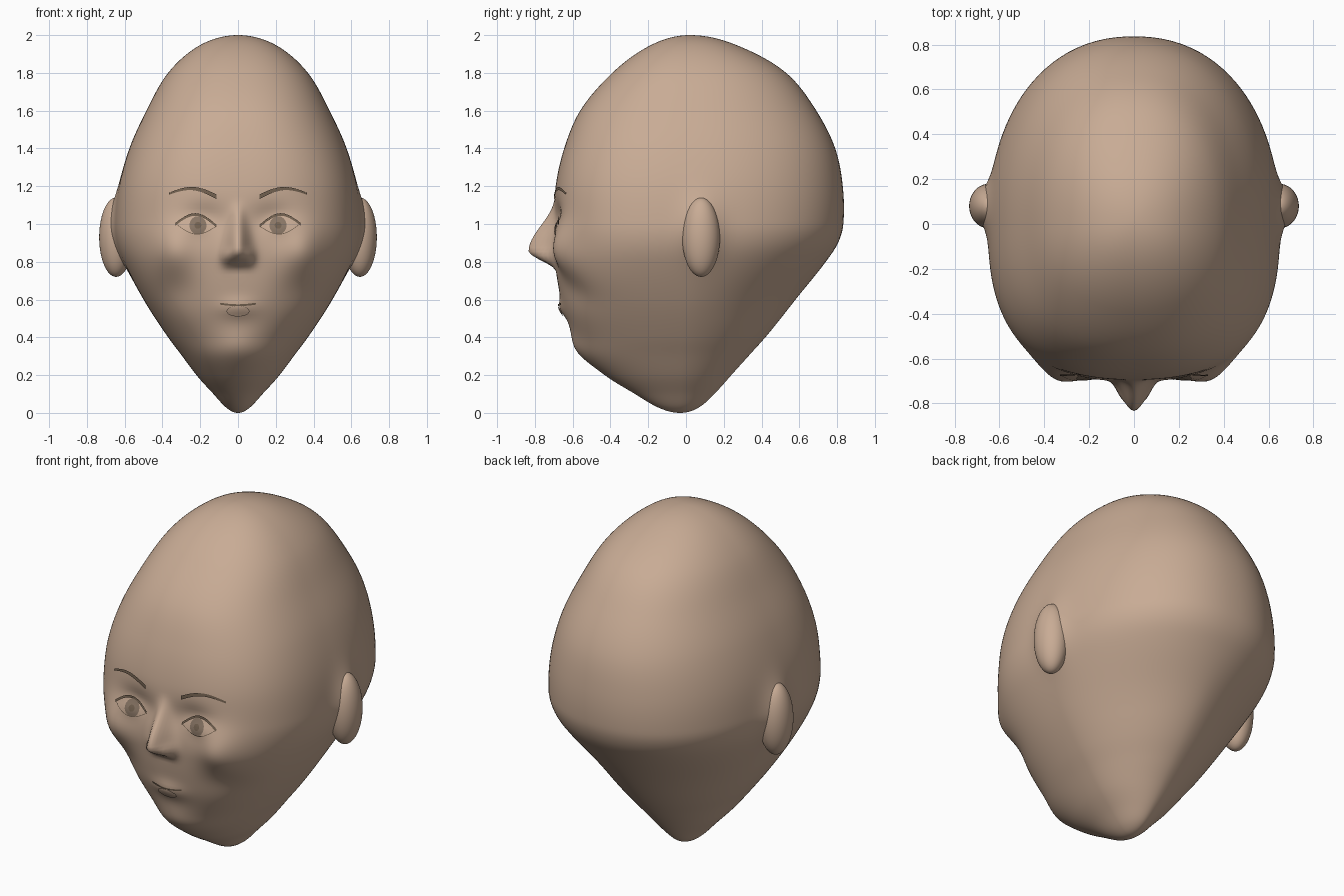
import bpy
import bmesh
from math import acos, cos, exp, pi, sin
from mathutils import Vector
from mathutils.bvhtree import BVHTree

cube = bpy.data.objects.get("Cube")
if cube:
    bpy.data.objects.remove(cube)


def material(name, rgb):
    mat = bpy.data.materials.new(name)
    mat.use_nodes = True
    color = (*rgb, 1)
    mat.diffuse_color = color
    node = mat.node_tree.nodes["Principled BSDF"]
    node.inputs["Base Color"].default_value = color
    node.inputs["Roughness"].default_value = 0.7
    return mat


skin = material("skin", (0.58, 0.41, 0.30))
hair = material("brow_brown", (0.17, 0.12, 0.08))
iris_brown = material("iris_brown", (0.25, 0.18, 0.13))


def finish(bm, name, mat):
    mesh = bpy.data.meshes.new(name)
    bm.to_mesh(mesh)
    bm.free()
    mesh.materials.append(mat)
    mesh.shade_smooth()
    obj = bpy.data.objects.new(name, mesh)
    bpy.context.collection.objects.link(obj)
    return obj


# Skull profile: height, front y, back y, half width
PROFILE = [
    (0, -0.03, -0.03, 0), (0.03, -0.15, 0.07, 0.065), (0.1, -0.27, 0.15, 0.13),
    (0.2, -0.43, 0.24, 0.22), (0.3, -0.545, 0.33, 0.295), (0.4, -0.59, 0.42, 0.37),
    (0.6, -0.66, 0.58, 0.50), (0.8, -0.695, 0.74, 0.605), (0.9, -0.70, 0.805, 0.64),
    (1.0, -0.70, 0.833, 0.65), (1.2, -0.69, 0.83, 0.63), (1.4, -0.645, 0.79, 0.575),
    (1.6, -0.56, 0.69, 0.485), (1.8, -0.39, 0.53, 0.37), (1.95, -0.18, 0.26, 0.195),
    (2, 0.02, 0.02, 0),
]
KEYS = [(acos(1 - row[0]), Vector(row[1:])) for row in PROFILE]


def slope(i):
    a, b = KEYS[max(i - 1, 0)], KEYS[min(i + 1, len(KEYS) - 1)]
    return (b[1] - a[1]) / (b[0] - a[0])


def skull_at(u):
    """Smooth interpolation of the profile along the polar angle u."""
    i = 0
    while i < len(KEYS) - 2 and u > KEYS[i + 1][0]:
        i += 1
    (u0, p0), (u1, p1) = KEYS[i], KEYS[i + 1]
    h = u1 - u0
    t = (u - u0) / h
    s = t * t * (3 - 2 * t)
    return (p0 * (1 - s) + p1 * s
            + slope(i) * (h * t * (1 - t) ** 2) - slope(i + 1) * (h * t * t * (1 - t)))


def blob(a, b, wa, wb):
    return exp(-(a / wa) ** 2 - (b / wb) ** 2)


def ramp(a, b, v):
    t = min(max((v - a) / (b - a), 0), 1)
    return t * t * (3 - 2 * t)


def face_relief(x, z):
    """Forward bulge of the face."""
    ax = abs(x)
    # nose ridge, tip and wings
    ridge = ramp(1.14, 0.85, z) * ramp(0.75, 0.86, z)
    d = 0.135 * ridge * exp(-(x / (0.035 + 0.025 * ramp(1.1, 0.85, z))) ** 2)
    d += 0.035 * blob(ax - 0.06, z - 0.825, 0.03, 0.04)
    # eye sockets with eyeballs, cheeks and the hollow below
    d -= 0.035 * blob(ax - 0.18, z - 1.02, 0.11, 0.08)
    d += 0.025 * blob(ax - 0.215, z - 0.99, 0.08, 0.05)
    d += 0.055 * blob(ax - 0.35, z - 0.86, 0.11, 0.13)
    d -= 0.02 * blob(ax - 0.32, z - 0.64, 0.12, 0.1)
    # lips and chin
    d += 0.022 * blob(x, z - 0.555, 0.1, 0.05)
    d += 0.02 * blob(x, z - 0.36, 0.12, 0.08)
    return d


# Head: rings that are denser towards the face
RINGS, SIDES = 150, 176
bm = bmesh.new()
rings = []
for i in range(1, RINGS):
    u = pi * i / RINGS
    z = 1 - cos(u)
    front, back, half = skull_at(u)
    mid = -0.03 + 0.025 * z
    n_front = 2.1 + 0.5 * ramp(0.2, 0.8, z) - 0.3 * ramp(1.2, 1.9, z)
    n_back = 1.8 + 0.4 * ramp(0.5, 1, z)
    ring = []
    for k in range(SIDES):
        t = 2 * pi * k / SIDES
        phi = t - 0.45 * sin(t)
        sx, cy = sin(phi), cos(phi)
        depth, n = (mid - front, n_front) if cy > 0 else (back - mid, n_back)
        r = (abs(sx / half) ** n + abs(cy / depth) ** n) ** (-1 / n)
        x, y = r * sx, mid - r * cy
        if cy > 0:
            y -= face_relief(x, z) * ramp(0, 0.5, cy)
        # soft root where the ear meets the head
        swell = 0.05 * blob(y - 0.08, z - 0.98, 0.1, 0.15) * ramp(0.3, 0.5, abs(x))
        x += swell if x > 0 else -swell
        ring.append(bm.verts.new((x, y, z)))
    rings.append(ring)
for a, b in zip(rings, rings[1:]):
    for k in range(SIDES):
        j = (k + 1) % SIDES
        bm.faces.new((a[k], a[j], b[j], b[k]))
chin_pole = bm.verts.new((0, -0.03, 0))
crown_pole = bm.verts.new((0, 0.02, 2))
for k in range(SIDES):
    j = (k + 1) % SIDES
    bm.faces.new((chin_pole, rings[0][j], rings[0][k]))
    bm.faces.new((crown_pole, rings[-1][k], rings[-1][j]))
bmesh.ops.recalc_face_normals(bm, faces=bm.faces)
tree = BVHTree.FromBMesh(bm)
finish(bm, "head", skin)


def ribbon(name, points, mat, lift=0.006, rows=6):
    """Thin plate over the face from (x, z, half height) points."""
    bm = bmesh.new()
    grid = []
    for x, z, h in points:
        column = []
        for r in range(rows + 1):
            zz = z + h * (2 * r / rows - 1)
            hit = tree.ray_cast(Vector((x, -2, zz)), Vector((0, 1, 0)))[0]
            column.append(bm.verts.new((x, hit.y - lift, zz)))
        grid.append(column)
    for a, b in zip(grid, grid[1:]):
        for r in range(rows):
            bm.faces.new((a[r], b[r], b[r + 1], a[r + 1]))
    bmesh.ops.recalc_face_normals(bm, faces=bm.faces)
    if sum(f.normal.y for f in bm.faces) > 0:
        bmesh.ops.reverse_faces(bm, faces=bm.faces)
    return finish(bm, name, mat)


def disc(cx, cz, rx, rz, count=20):
    angles = [pi * (0.02 + 0.96 * i / count) for i in range(count + 1)]
    return [(cx - rx * cos(a), cz, rz * sin(a)) for a in angles]


def arc(x0, x1, z0, z1, rise, thick, taper, count=20):
    pts = []
    for i in range(count + 1):
        t = i / count
        pts.append((x0 + (x1 - x0) * t, z0 + (z1 - z0) * t + rise * sin(pi * t),
                    thick * (1 - taper * t) + 0.001))
    return pts


for side, s in (("left", 1), ("right", -1)):
    # Ears
    bm = bmesh.new()
    bmesh.ops.create_uvsphere(bm, u_segments=40, v_segments=28, radius=1)
    bmesh.ops.scale(bm, vec=(0.09, 0.1, 0.21), verts=bm.verts)
    bmesh.ops.translate(bm, vec=(s * 0.645, 0.08, 0.93), verts=bm.verts)
    finish(bm, side + "_ear", skin)
    # Brows, upper lashes and irises
    features = [
        ("brow", arc(0.115, 0.365, 1.145, 1.16, 0.035, 0.011, 0.6), hair, 0.008),
        ("lash", arc(0.115, 0.33, 0.99, 1.0, 0.055, 0.006, 0), hair, 0.008),
        ("iris", disc(0.212, 0.993, 0.045, 0.048), iris_brown, 0.005),
        ("pupil", disc(0.212, 0.993, 0.018, 0.018), hair, 0.007),
        ("lower_lid", arc(0.12, 0.325, 0.985, 0.998, -0.045, 0.001, 0), hair, 0.006),
    ]
    for name, pts, mat, lift in features:
        ribbon(side + "_" + name, [(s * x, z, h) for x, z, h in pts], mat, lift)

# Mouth line and lower lip
ribbon("mouth_line", arc(-0.095, 0.095, 0.578, 0.578, -0.008, 0.004, 0), hair)
ribbon("lower_lip", disc(0, 0.538, 0.06, 0.028), skin, 0.008)
